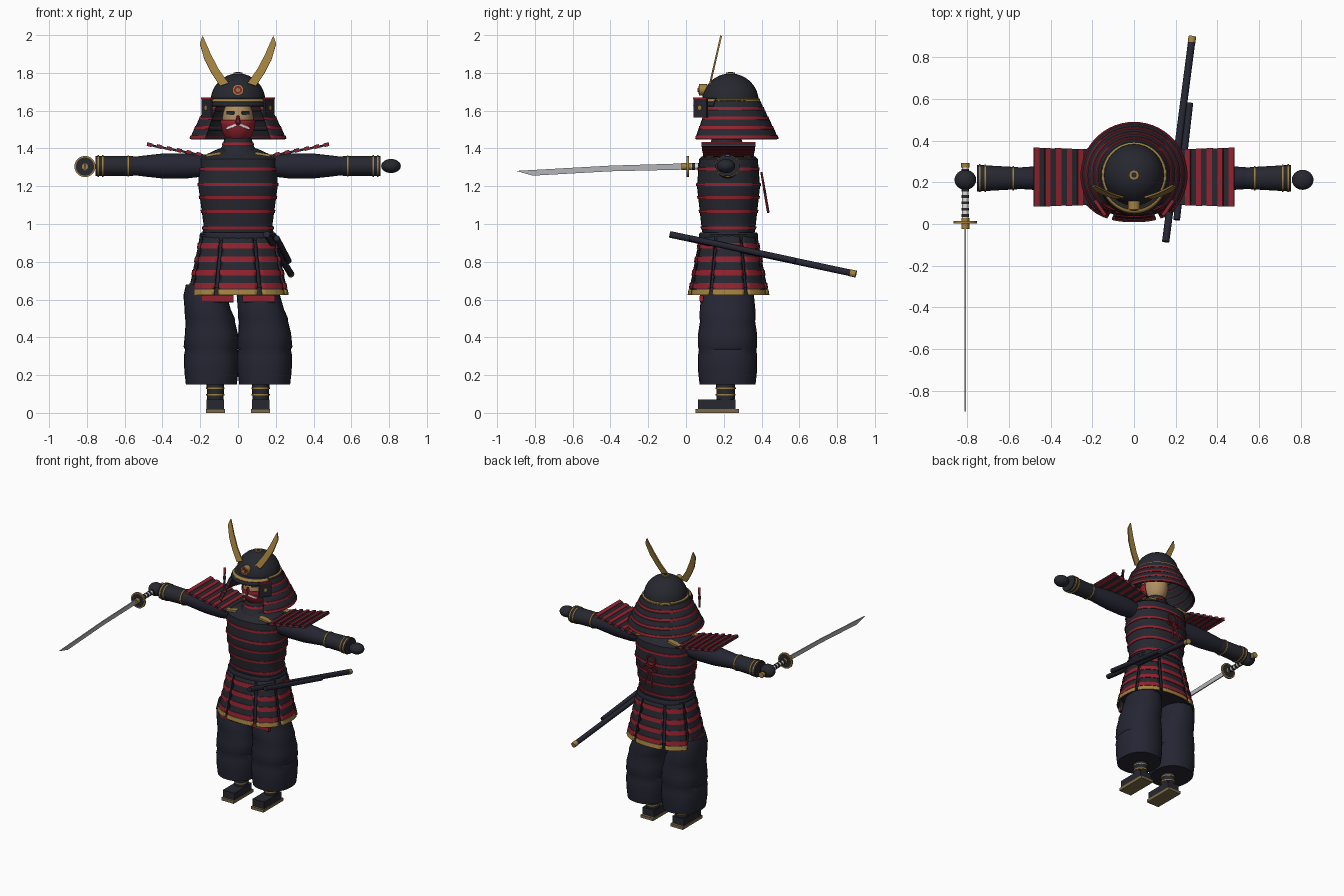
import bpy, bmesh
from math import sin, cos, pi, radians, sqrt
from mathutils import Matrix, Vector

if "Cube" in bpy.data.objects:
    bpy.data.objects.remove(bpy.data.objects["Cube"])

CY = 0.225          # depth of the body axis
ARM_Z = 1.307
COLOURS = {
    "armour": (0.020, 0.021, 0.029), "cloth": (0.018, 0.019, 0.032),
    "red": (0.29, 0.016, 0.028), "gold": (0.36, 0.22, 0.05),
    "skin": (0.42, 0.27, 0.12), "steel": (0.45, 0.46, 0.48),
    "white": (0.75, 0.73, 0.70), "sole": (0.20, 0.145, 0.065),
}
MATS = {}
for key, rgb in COLOURS.items():
    m = MATS[key] = bpy.data.materials.new(key)
    m.use_nodes = True
    m.diffuse_color = (*rgb, 1)
    m.node_tree.nodes["Principled BSDF"].inputs["Base Color"].default_value = (*rgb, 1)

parts = []
SIDES = (("left", 1), ("right", -1))


def add(name, bm, mats, matrix=None, thick=0):
    if matrix is not None:
        bmesh.ops.transform(bm, matrix=matrix, verts=bm.verts)
    bmesh.ops.recalc_face_normals(bm, faces=bm.faces)
    me = bpy.data.meshes.new(name)
    bm.to_mesh(me)
    bm.free()
    for k in mats.split():
        me.materials.append(MATS[k])
    ob = bpy.data.objects.new(name, me)
    bpy.context.collection.objects.link(ob)
    if thick:
        mod = ob.modifiers.new("thickness", "SOLIDIFY")
        mod.thickness, mod.offset = thick, 0
    parts.append(ob)
    return ob


def loft(name, rings, mats, cols=None, c=(0, CY), p=1.0, arc=None, n=32, matrix=None, thick=0):
    """Skin rings (z, rx, ry, shift x); an arc in degrees from the front leaves it open."""
    bm = bmesh.new()
    a0, a1 = arc or (0, 360)
    count = n if arc is None else n + 1
    sp = lambda v: (1 if v > 0 else -1) * abs(v) ** p
    rows = []
    for r in rings:
        ox = r[3] if len(r) > 3 else 0
        angs = [radians(a0 + (a1 - a0) * i / n) for i in range(count)]
        rows.append([bm.verts.new((c[0] + ox + r[1] * sp(sin(a)), c[1] - r[2] * sp(cos(a)), r[0])) for a in angs])
    for j in range(len(rows) - 1):
        for i in range(n):
            k = (i + 1) % count
            f = bm.faces.new((rows[j][i], rows[j][k], rows[j + 1][k], rows[j + 1][i]))
            f.material_index = cols[j] if cols else 0
    if arc is None:
        bm.faces.new(rows[0])
        bm.faces.new(rows[-1])
    return add(name, bm, mats, matrix, thick)


def banded(prof, stripes, h=0.01, b=0.006):
    """Add raised stripes (height, colour index) to a profile running from top to bottom."""
    def at(z, grow=0):
        for u, v in zip(prof, prof[1:]):
            if v[0] <= z <= u[0]:
                f = (u[0] - z) / (u[0] - v[0])
                return (z, u[1] + (v[1] - u[1]) * f + grow, u[2] + (v[2] - u[2]) * f + grow)
    items = [(r[0], [(r, 0)]) for r in prof if all(abs(r[0] - s) > h for s, _ in stripes)]
    for s, col in stripes:
        items.append((s, [(at(s + h), col), (at(s + h, b), col), (at(s - h, b), col), (at(s - h), 0)]))
    items.sort(key=lambda t: -t[0])
    flat = [e for _, group in items for e in group]
    return [e[0] for e in flat], [e[1] for e in flat]


def box(name, size, loc, mat, rot=None, outer=None):
    bm = bmesh.new()
    bmesh.ops.create_cube(bm, size=1)
    m = Matrix.Translation(loc) @ (rot or Matrix()) @ Matrix.Diagonal((*size, 1))
    return add(name, bm, mat, outer @ m if outer is not None else m)


def ball(name, radii, loc, mat):
    bm = bmesh.new()
    bmesh.ops.create_uvsphere(bm, u_segments=24, v_segments=16, radius=1)
    return add(name, bm, mat, Matrix.Translation(loc) @ Matrix.Diagonal((*radii, 1)))


def along(a, b):
    a, b = Vector(a), Vector(b)
    return Matrix.Translation(a) @ (b - a).to_track_quat("Z", "Y").to_matrix().to_4x4()


def rod(name, a, b, r, mat):
    length = (Vector(b) - Vector(a)).length
    return loft(name, [(length, r, r), (0, r, r)], mat, c=(0, 0), n=16, matrix=along(a, b))


def plate(name, pts, depth, mat, matrix):
    bm = bmesh.new()
    face = bm.faces.new([bm.verts.new((x, -depth / 2, z)) for x, z in pts])
    ext = bmesh.ops.extrude_face_region(bm, geom=[face])
    bmesh.ops.translate(bm, vec=(0, depth, 0), verts=[v for v in ext["geom"] if isinstance(v, bmesh.types.BMVert)])
    return add(name, bm, mat, matrix)


def cord(name, pts, r, mat, cyclic=False):
    cu = bpy.data.curves.new(name, "CURVE")
    cu.dimensions, cu.bevel_depth, cu.bevel_resolution, cu.use_fill_caps = "3D", r, 2, True
    sp = cu.splines.new("POLY")
    sp.points.add(len(pts) - 1)
    for q, co in zip(sp.points, pts):
        q.co = (*co, 1)
    sp.use_cyclic_u = cyclic
    tmp = bpy.data.objects.new(name, cu)
    bm = bmesh.new()
    bm.from_mesh(tmp.to_mesh())
    tmp.to_mesh_clear()
    bpy.data.objects.remove(tmp)
    add(name, bm, mat)


def rz(d): return Matrix.Rotation(radians(d), 4, "Z")
def ry(d): return Matrix.Rotation(radians(d), 4, "Y")


# torso, belt and skirt
body = [(1.40, 0.10, 0.09), (1.37, 0.165, 0.125), (1.345, 0.205, 0.155), (1.2, 0.21, 0.167), (1.0, 0.183, 0.145), (0.93, 0.19, 0.135)]
rings, cols = banded(body, [(z, 1) for z in (1.29, 1.21, 1.14, 1.065, 0.98)], 0.008, 0.005)
loft("cuirass", rings, "armour red", cols, p=0.85)
loft("belt", [(0.955, 0.195, 0.15), (0.945, 0.203, 0.156), (0.925, 0.203, 0.156), (0.91, 0.2, 0.152)], "cloth", p=0.85)
loft("skirt_lining", [(0.94, 0.18, 0.132), (0.66, 0.235, 0.19)], "cloth", p=0.85)
skirt = [(0.94, 0.196, 0.147), (0.628, 0.26, 0.208)]
rings, cols = banded(skirt, [(0.885, 1), (0.812, 1), (0.742, 1), (0.672, 1), (0.639, 2)], 0.0105, 0.004)
for i in range(8):
    loft("skirt_panel", rings, "armour red gold", cols, p=0.85, arc=(45 * i - 20, 45 * i + 20), n=8, thick=0.012)

# throat guard and shoulder straps
rings, cols = banded([(1.455, 0.07, 0.075), (1.41, 0.085, 0.095), (1.375, 0.115, 0.115)], [(1.425, 1)], 0.007, 0.004)
loft("throat_guard", rings, "armour red", cols, c=(0, 0.215))

for side, s in SIDES:
    for y in (0.125, 0.325):
        box(side + "_shoulder_strap", (0.10, 0.035, 0.014), (s * 0.14, y, 1.367), "gold", ry(s * 10))

    # shoulder boards of overlapping slats
    board = Matrix.Translation((s * 0.165, CY, 1.36)) @ (Matrix.Identity(4) if s > 0 else rz(180)) @ ry(-11)
    for i in range(6):
        x = 0.03 + 0.053 * i
        box(side + "_shoulder_slat", (0.056, 0.265 + 0.003 * i, 0.012), (x, 0, 0), "armour", ry(-5), board)
        box(side + "_shoulder_lacing", (0.026, 0.269 + 0.003 * i, 0.02), (x + 0.014, 0, 0.001), "red", ry(-5), board)

    # arms, bracers and hands
    arm = Matrix.Translation((0, CY - 0.005, ARM_Z)) @ Matrix.Diagonal((s, 1, 1, 1)) @ ry(90)
    loft(side + "_sleeve", [(0.57, 0.046, 0.05), (0.5, 0.055, 0.055), (0.4, 0.066, 0.06), (0.28, 0.067, 0.062), (0.18, 0.055, 0.055)],
         "cloth", c=(0, 0), n=24, matrix=arm)
    rings, cols = banded([(0.755, 0.054, 0.064), (0.56, 0.052, 0.053), (0.54, 0.05, 0.05)], [(0.74, 1), (0.715, 1), (0.58, 1)], 0.004, 0.004)
    loft(side + "_bracer", rings, "armour gold", cols, c=(0, 0), n=24, matrix=arm)
    ball(side + "_hand", (0.052, 0.048, 0.037 if s > 0 else 0.046), (s * 0.81, 0.212, ARM_Z), "armour")

    # baggy trousers in three puffs
    loft(side + "_trouser_leg", [
        (0.68, 0.10, 0.125, -0.035), (0.62, 0.115, 0.14, -0.033), (0.55, 0.122, 0.147, -0.02),
        (0.50, 0.132, 0.148, -0.008), (0.485, 0.13, 0.146, -0.006), (0.42, 0.14, 0.156, 0),
        (0.35, 0.147, 0.156, 0), (0.335, 0.139, 0.152, 0), (0.30, 0.146, 0.157, 0),
        (0.22, 0.143, 0.156, 0), (0.15, 0.135, 0.148, 0)], "cloth", c=(s * 0.141, 0.22), p=0.9, n=28)
    box(side + "_thigh_guard", (0.17, 0.014, 0.09), (s * 0.11, 0.082, 0.63), "armour")
    box(side + "_thigh_lacing", (0.172, 0.02, 0.026), (s * 0.11, 0.082, 0.605), "red")

    # shins and sandals
    rings, cols = banded([(0.2, 0.047, 0.052), (0.07, 0.044, 0.048)], [(0.13, 1), (0.095, 1)], 0.004, 0.004)
    loft(side + "_shin", rings, "armour gold", cols, c=(s * 0.12, 0.21), n=20)
    box(side + "_foot", (0.092, 0.2, 0.05), (s * 0.12, 0.163, 0.046), "armour")
    box(side + "_sandal", (0.1, 0.23, 0.02), (s * 0.12, 0.165, 0.01), "sole")

# head and face mask
def skull(z, grow):
    k = sqrt(max(0.02, 1 - ((z - 1.55) / 0.125) ** 2))
    return (z, 0.084 * k + grow, 0.1 * k + grow)


loft("head", [skull(1.67 - 0.02 * i, 0) for i in range(13)], "skin", c=(0, 0.215), n=24)
loft("face_mask", [skull(z, 0.006) for z in (1.55, 1.53, 1.51, 1.49, 1.47, 1.455, 1.44)],
     "red", c=(0, 0.212), arc=(-95, 95), n=20, thick=0.006)
loft("nose", [(1.575, 0.006, 0.008), (1.535, 0.016, 0.022), (1.528, 0.012, 0.014)], "red", c=(0, 0.112), n=10)
for side, s in SIDES:
    box(side + "_eye", (0.044, 0.012, 0.02), (s * 0.038, 0.134, 1.588), "armour", rz(s * 27) @ ry(s * -4))
    box(side + "_moustache", (0.062, 0.01, 0.012), (s * 0.034, 0.118, 1.515), "white", rz(s * 25) @ ry(s * 20))

# helmet bowl, rim and crown fitting
HY = 0.235
loft("helmet_bowl", [(1.65 + 0.147 * sin(a), 0.145 * cos(a), 0.15 * cos(a))
                     for a in [radians(88 - 11 * i) for i in range(9)]], "armour", c=(0, HY))
loft("helmet_rim", [(1.664, 0.148, 0.152), (1.66, 0.155, 0.158), (1.65, 0.155, 0.158), (1.646, 0.148, 0.152)], "gold", c=(0, HY))
for r, z, mat in ((0.024, 1.802, "gold"), (0.013, 1.806, "armour")):
    rod("crown_fitting", (0, HY, 1.78), (0, HY, z), r, mat)
loft("visor", [(1.665, 0.148, 0.152), (1.645, 0.16, 0.178), (1.625, 0.17, 0.195)], "armour",
     c=(0, HY), arc=(-62, 62), n=20, thick=0.008)
loft("visor_trim", [(1.66, 0.152, 0.164), (1.647, 0.162, 0.18)], "gold", c=(0, HY - 0.004), arc=(-62, 62), n=20, thick=0.006)

# flared neck guard, open at the face
guard = [(1.65, 0.15, 0.152)]
for i in range(4):
    z, r = 1.65 - 0.05 * i, 0.157 + 0.0245 * i
    guard += [(z - 0.002, r, r), (z - 0.05, r + 0.022, r + 0.02)]
rings, cols = banded(guard, [(1.611 - 0.05 * i, 1) for i in range(4)], 0.005, 0.004)
loft("neck_guard", rings, "armour red", cols, c=(0, HY), arc=(43, 317), n=40, thick=0.008)

# front crest, horns and turned-back ear flaps
for r, y, mat in ((0.03, 0.07, "gold"), (0.021, 0.066, "red"), (0.011, 0.062, "gold")):
    rod("crest_disc", (0, 0.11, 1.71), (0, y, 1.71), r, mat)
horn = [(0.05, 0), (0.105, 0.08), (0.145, 0.16), (0.187, 0.258), (0.202, 0.215), (0.178, 0.13), (0.14, 0.055), (0.095, -0.015)]
for side, s in SIDES:
    tilt = Matrix.Translation((0, 0.128, 1.745)) @ Matrix.Rotation(radians(-13), 4, "X") @ Matrix.Diagonal((s, 1, 1, 1))
    plate(side + "_horn", horn, 0.01, "gold", tilt)
    flap = Matrix.Translation((s * 0.163, 0.078, 1.615)) @ rz(s * 55)
    box(side + "_ear_flap", (0.085, 0.012, 0.1), (0, 0, 0), "armour", outer=flap)
    box(side + "_ear_flap_trim", (0.088, 0.016, 0.008), (0, 0, 0.05), "red", outer=flap)
    rod(side + "_ear_flap_stud", flap @ Vector((0, -0.009, 0)), flap @ Vector((0, 0.009, 0)), 0.012, "gold")

# knotted cord on the back
def back(x, z): return (x, 0.40 + (1.27 - z) * 0.17, z)


cord("back_knot_ring", [back(0.035 * sin(t * pi / 10), 1.235 + 0.036 * cos(t * pi / 10)) for t in range(20)], 0.006, "red", True)
for side, s in SIDES:
    cord(side + "_back_loop", [back(s * (0.028 + 0.026 * cos(t * pi / 6)), 1.185 + 0.016 * sin(t * pi / 6)) for t in range(12)], 0.006, "red", True)
    cord(side + "_back_tail", [back(0, 1.19), back(s * 0.018, 1.13), back(s * 0.032, 1.06)], 0.007, "red")

# drawn sword
SX = -0.81
blade = [(0, 1.321), (-0.4, 1.309), (-0.9, 1.281), (-0.81, 1.256), (-0.4, 1.279), (0, 1.288)]
plate("sword_blade", blade, 0.008, "steel", Matrix.Translation((SX, 0, 0)) @ rz(90))
loft("sword_guard", [(0.012, 0.048, 0.048), (0.012, 0.056, 0.056), (0, 0.056, 0.056), (0, 0.048, 0.048)], "armour gold",
     [1, 1, 1], c=(0, 0), matrix=along((SX, 0.003, 1.304), (SX, 0.02, 1.304)))
rod("sword_collar", (SX, -0.025, 1.304), (SX, 0.03, 1.304), 0.019, "gold")
rings, cols = banded([(0.26, 0.015, 0.015), (0, 0.015, 0.015)], [(0.02 + 0.031 * i, 1) for i in range(8)], 0.007, 0.003)
loft("sword_grip", rings, "white armour", cols, c=(0, 0), n=16, matrix=along((SX, 0.02, 1.304), (SX, 0.3, 1.304)))
rod("sword_pommel", (SX, 0.272, 1.304), (SX, 0.292, 1.304), 0.02, "gold")

# scabbards at the left hip
a, b = Vector((0.152, -0.085, 0.945)), Vector((0.28, 0.9, 0.735))
rod("long_scabbard", a, a.lerp(b, 0.97), 0.0175, "cloth")
rod("long_scabbard_cap", a.lerp(b, 0.97), b, 0.0185, "gold")
rod("short_scabbard", (0.205, 0.02, 0.925), (0.268, 0.58, 0.805), 0.016, "cloth")

# smooth shading that keeps hard edges
bpy.ops.object.select_all(action="DESELECT")
for ob in parts:
    ob.select_set(True)
bpy.context.view_layer.objects.active = parts[0]
bpy.ops.object.shade_smooth_by_angle(angle=radians(35))
